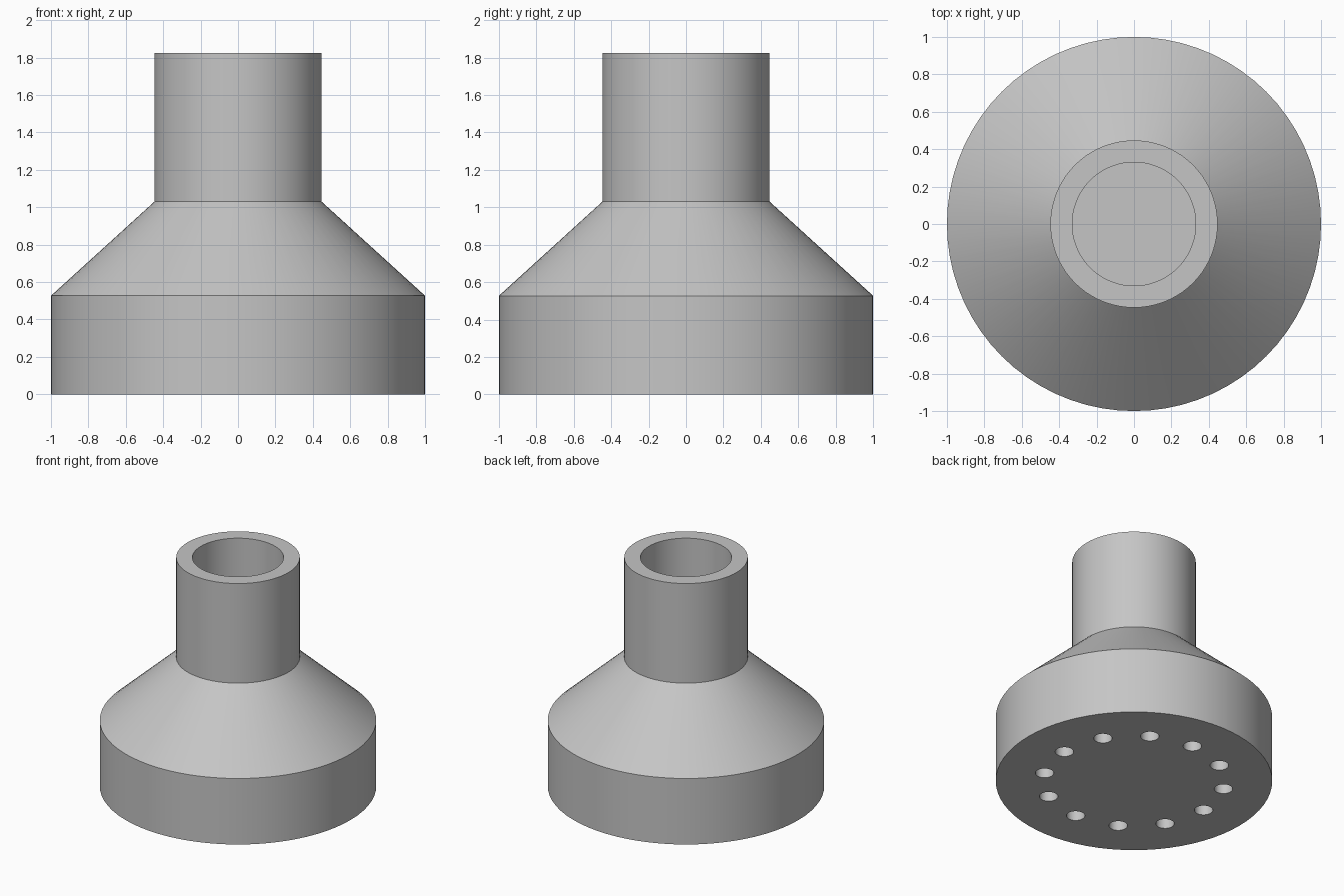
import bpy, bmesh, math
from mathutils import Matrix

SEGMENTS = 72
HOLES = 12

cube = bpy.data.objects.get("Cube")
if cube:
    bpy.data.objects.remove(cube, do_unlink=True)

# Plain grey material
grey = bpy.data.materials.new("plain grey")
grey.use_nodes = True
colour = (0.56, 0.56, 0.56, 1.0)
grey.diffuse_color = colour
grey.node_tree.nodes["Principled BSDF"].inputs["Base Color"].default_value = colour


def make_object(name, bm):
    bmesh.ops.recalc_face_normals(bm, faces=bm.faces)
    mesh = bpy.data.meshes.new(name)
    bm.to_mesh(mesh)
    bm.free()
    mesh.materials.append(grey)
    obj = bpy.data.objects.new(name, mesh)
    bpy.context.collection.objects.link(obj)
    return obj


def lathe(name, profile):
    bm = bmesh.new()
    verts = [bm.verts.new((r, 0, z)) for r, z in profile]
    edges = [bm.edges.new(pair) for pair in zip(verts, verts[1:])]
    bmesh.ops.spin(bm, geom=verts + edges, cent=(0, 0, 0), axis=(0, 0, 1),
                   angle=math.tau, steps=SEGMENTS)
    bmesh.ops.remove_doubles(bm, verts=bm.verts, dist=1e-4)
    return make_object(name, bm)


# Hollow body: drum, sloped shoulder, open neck, and the inner cavity
outer = [(0, 0), (1, 0), (1, 0.527), (0.447, 1.03), (0.447, 1.825)]
inner = [(0.33, 1.825), (0.33, 0.98), (0.88, 0.48), (0.88, 0.12), (0, 0.12)]
body = lathe("nozzle_body", outer + inner)

# Ring of drilled holes through the base plate
bm = bmesh.new()
for i in range(HOLES):
    place = (Matrix.Rotation(math.tau * i / HOLES, 4, "Z")
             @ Matrix.Translation((0.657, 0, 0.06)))
    bmesh.ops.create_cone(bm, cap_ends=True, segments=32, radius1=0.067,
                          radius2=0.067, depth=0.3, matrix=place)
drills = make_object("hole_cutters", bm)
drills.hide_render = True

cut = body.modifiers.new("base_holes", "BOOLEAN")
cut.operation = "DIFFERENCE"
cut.solver = "EXACT"
cut.object = drills
bpy.ops.object.select_all(action="DESELECT")
body.select_set(True)
bpy.context.view_layer.objects.active = body
bpy.ops.object.modifier_apply(modifier=cut.name)
bpy.data.objects.remove(drills, do_unlink=True)

# Smooth round walls with crisp rims
bpy.ops.object.shade_smooth_by_angle(angle=math.radians(30))
